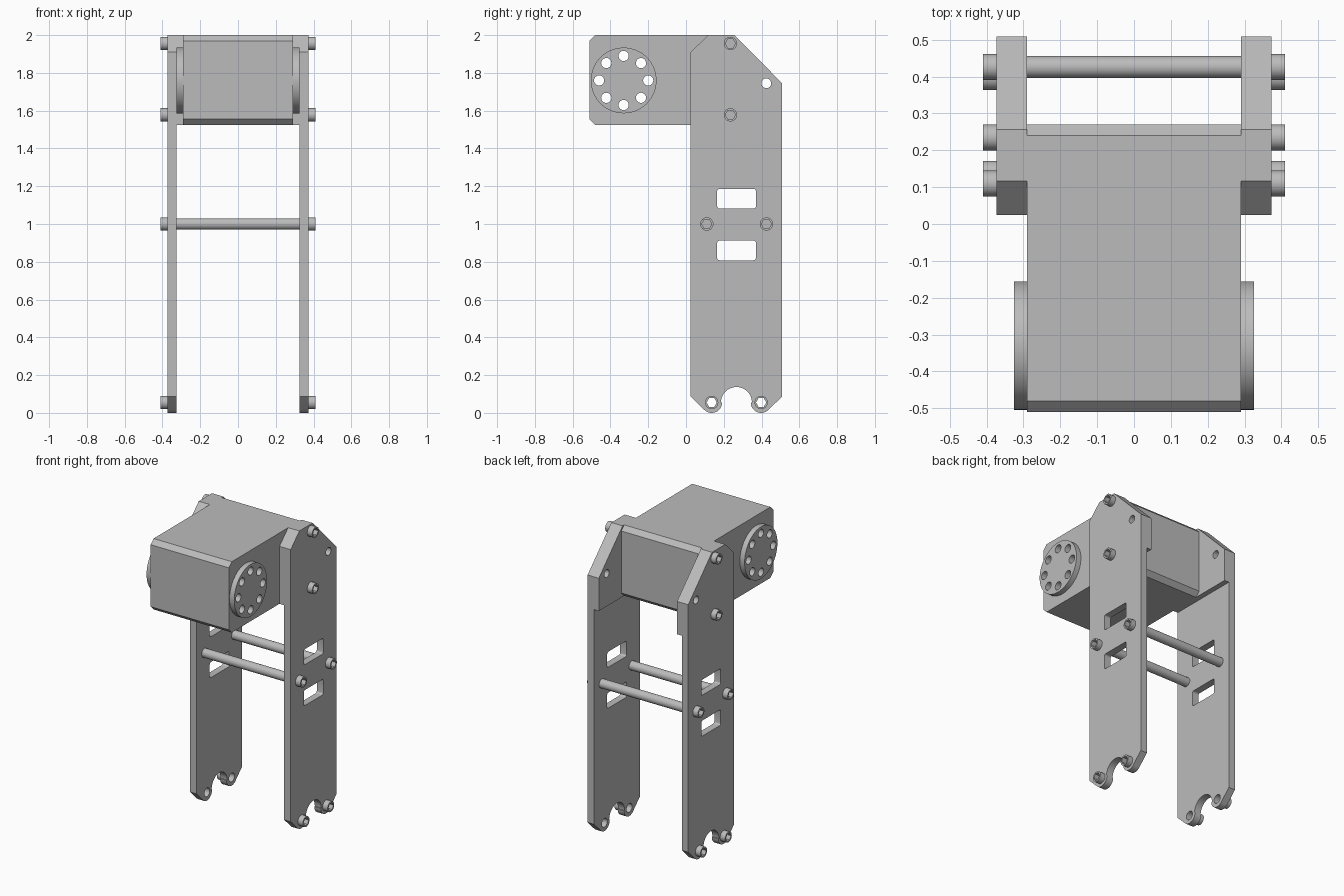
import bpy
from math import sin, cos, pi, radians
from mathutils import Matrix

cube = bpy.data.objects.get("Cube")
if cube:
    bpy.data.objects.remove(cube, do_unlink=True)

grey = bpy.data.materials.new("plain grey")
grey.use_nodes = True
COLOUR = (0.5, 0.5, 0.5, 1)
grey.diffuse_color = COLOUR
grey.node_tree.nodes["Principled BSDF"].inputs["Base Color"].default_value = COLOUR

# Profile (y, z) axes become world y, z; the extrusion runs along world x
TO_SIDE = Matrix(((0, 0, 1, 0), (1, 0, 0, 0), (0, 1, 0, 0), (0, 0, 0, 1)))


def arc(cy, cz, r, start, end, n):
    angles = [radians(start + (end - start) * i / n) for i in range(n + 1)]
    return [(cy + r * cos(a), cz + r * sin(a)) for a in angles]


def circle(cy, cz, r, n=32):
    return arc(cy, cz, r, 0, 360, n)[:-1]


def rounded_slot(y0, y1, z0, z1, r=0.012):
    return (arc(y1 - r, z1 - r, r, 0, 90, 4) + arc(y0 + r, z1 - r, r, 90, 180, 4)
            + arc(y0 + r, z0 + r, r, 180, 270, 4) + arc(y1 - r, z0 + r, r, 270, 360, 4))


def prism(name, loops, x0, x1):
    """Extrude an outline with holes from x0 to x1."""
    curve = bpy.data.curves.new(name, "CURVE")
    curve.dimensions = "2D"
    curve.fill_mode = "BOTH"
    curve.extrude = abs(x1 - x0) / 2
    for loop in loops:
        spline = curve.splines.new("POLY")
        spline.points.add(len(loop) - 1)
        for point, (y, z) in zip(spline.points, loop):
            point.co = (y, z, 0, 1)
        spline.use_cyclic_u = True
    obj = bpy.data.objects.new(name, curve)
    bpy.context.collection.objects.link(obj)
    bpy.ops.object.select_all(action="DESELECT")
    obj.select_set(True)
    bpy.context.view_layer.objects.active = obj
    bpy.ops.object.convert(target="MESH")
    obj = bpy.context.object
    obj.name = name
    obj.data.transform(Matrix.Translation(((x0 + x1) / 2, 0, 0)) @ TO_SIDE)
    obj.data.materials.clear()
    obj.data.materials.append(grey)
    # Weld caps to sides, then smooth only the round walls
    bpy.ops.object.mode_set(mode="EDIT")
    bpy.ops.mesh.select_all(action="SELECT")
    bpy.ops.mesh.remove_doubles(threshold=0.0001)
    bpy.ops.mesh.normals_make_consistent(inside=False)
    bpy.ops.object.mode_set(mode="OBJECT")
    bpy.ops.object.shade_smooth_by_angle(angle=radians(30))
    return obj


INNER, SPACER, OUTER, HEAD = 0.29, 0.325, 0.373, 0.41
FRONT, BACK, MID = 0.025, 0.509, 0.267
LUG = 0.131
FOOT_Z = 0.055
BLOCK_BASE = 1.525

# Shared outlines
crown = [(BACK, 1.745), (0.257, 2.0), (0.117, 2.0), (FRONT, 1.91)]
feet = (arc(MID - LUG, FOOT_Z, 0.055, 225, 360, 14)
        + arc(MID, FOOT_Z, 0.082, 180, 0, 24)
        + arc(MID + LUG, FOOT_Z, 0.055, 180, 315, 14))
plate_outline = crown + [(FRONT, 0.087)] + feet + [(BACK, 0.087)]
spacer_outline = crown + [(FRONT, BLOCK_BASE), (BACK, BLOCK_BASE)]
corner_hole = circle(0.425, 1.745, 0.026)
foot_bolts = [(MID - LUG, FOOT_Z), (MID + LUG, FOOT_Z)]
rod_ends = [(0.11, 1.0), (0.426, 1.0)]
block_bolts = [(0.235, 1.956), (0.235, 1.578)]
slots = [rounded_slot(0.165, 0.37, z, z + 0.104) for z in (0.808, 1.082)]

# Motor block with a ring of through holes
HUB_Y, HUB_Z = -0.33, 1.76
ring = [circle(y, z, 0.027, 24) for y, z in circle(HUB_Y, HUB_Z, 0.13, 8)]
c = 0.03
y0, y1, z0, z1 = -0.51, 0.27, BLOCK_BASE, 2.0
block = [(y0 + c, z0), (y1 - c, z0), (y1, z0 + c), (y1, z1 - c),
         (y1 - c, z1), (y0 + c, z1), (y0, z1 - c), (y0, z0 + c)]
prism("motor_block", [block] + ring, -INNER, INNER)

# Cross rods
for label, (y, z) in zip(("front", "back"), rod_ends):
    prism(label + "_cross_rod", [circle(y, z, 0.03)], -OUTER, OUTER)

# Side plates, spacers, hub discs and socket bolts on both sides
for side, s in (("left", 1), ("right", -1)):
    foot_holes = [circle(y, z, 0.029, 24) for y, z in foot_bolts]
    prism(side + "_side_plate", [plate_outline, corner_hole] + slots + foot_holes,
          s * SPACER, s * OUTER)
    prism(side + "_spacer", [spacer_outline, corner_hole], s * INNER, s * SPACER)
    prism(side + "_hub_disc", [circle(HUB_Y, HUB_Z, 0.174, 64)] + ring,
          s * INNER, s * SPACER)
    for i, (y, z) in enumerate(foot_bolts + rod_ends + block_bolts):
        prism(f"{side}_bolt_head_{i + 1}", [circle(y, z, 0.035), circle(y, z, 0.027, 6)],
              s * OUTER, s * HEAD)
